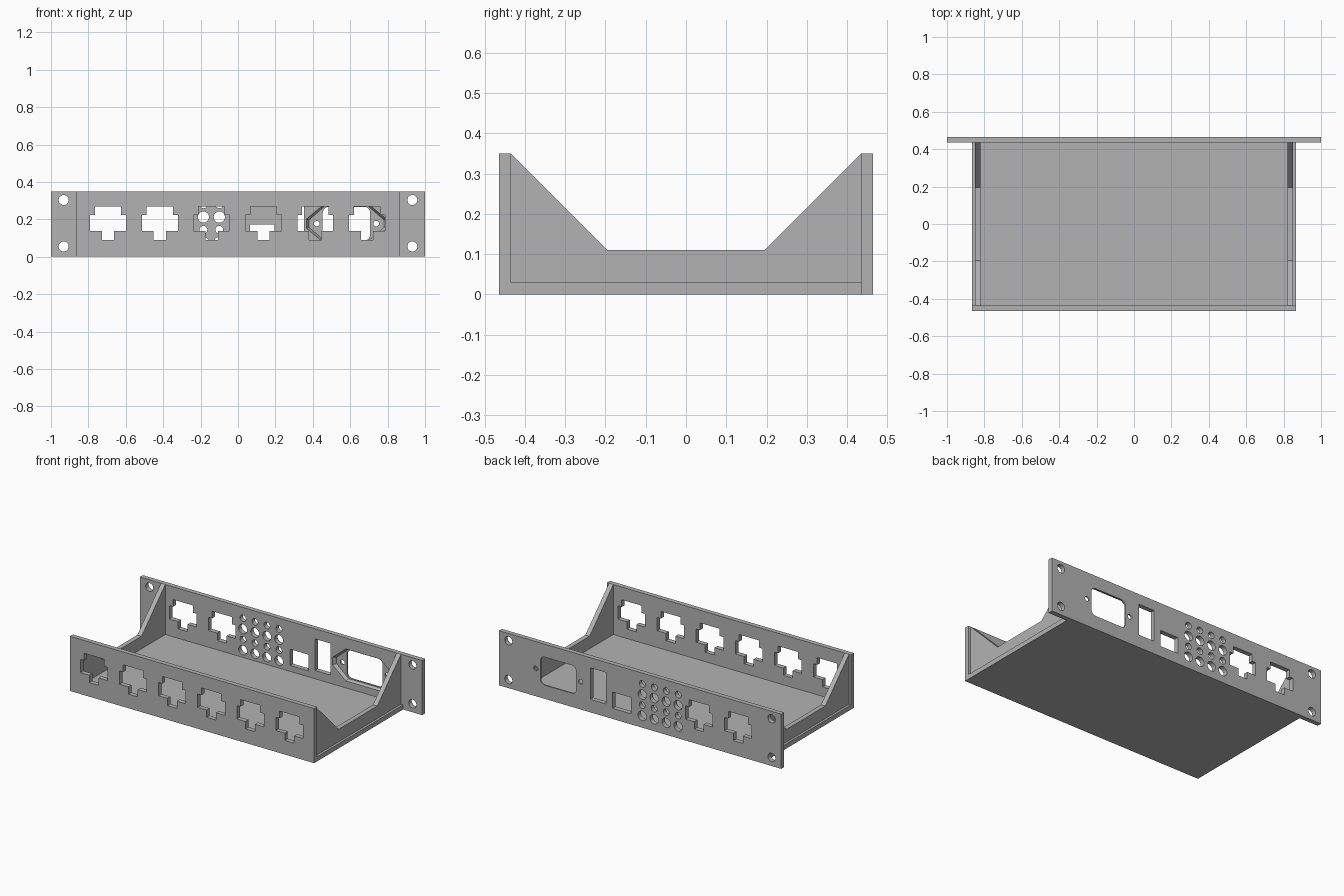
import bpy, bmesh, math

cube = bpy.data.objects.get("Cube")
if cube:
    bpy.data.objects.remove(cube, do_unlink=True)

grey = bpy.data.materials.new("panel grey")
grey.use_nodes = True
colour = (0.45, 0.45, 0.45, 1)
grey.diffuse_color = colour
grey.node_tree.nodes["Principled BSDF"].inputs["Base Color"].default_value = colour

# Overall sizes
HEIGHT, THICK = 0.35, 0.03
OUT_Y, IN_Y = 0.465, 0.435
BODY_X, EAR_X = 0.865, 1.0


def loft(bm, ends):
    """Closed solid between two matching outlines."""
    a, b = [[bm.verts.new(p) for p in end] for end in ends]
    n = len(a)
    bm.faces.new(a)
    bm.faces.new(b[::-1])
    for i in range(n):
        j = (i + 1) % n
        bm.faces.new((a[j], a[i], b[i], b[j]))


def make(name, solids):
    bm = bmesh.new()
    for ends in solids:
        loft(bm, ends)
    bmesh.ops.recalc_face_normals(bm, faces=bm.faces)
    mesh = bpy.data.meshes.new(name)
    bm.to_mesh(mesh)
    bm.free()
    mesh.materials.append(grey)
    obj = bpy.data.objects.new(name, mesh)
    bpy.context.collection.objects.link(obj)
    return obj


def along_y(outline, y0, y1, outline2=None):
    return ([(x, y0, z) for x, z in outline], [(x, y1, z) for x, z in outline2 or outline])


def along_x(outline, x0, x1):
    return ([(x0, y, z) for y, z in outline], [(x1, y, z) for y, z in outline])


def rect(x0, x1, z0, z1):
    return [(x0, z0), (x1, z0), (x1, z1), (x0, z1)]


def circle(x, z, r, n=24):
    return [(x + r * math.cos(math.tau * i / n), z + r * math.sin(math.tau * i / n)) for i in range(n)]


def rounded(cx, cz, hx, hz, r, steps=5):
    pts = []
    for q, (sx, sz) in enumerate([(1, 1), (-1, 1), (-1, -1), (1, -1)]):
        for i in range(steps + 1):
            a = math.pi / 2 * (q + i / steps)
            pts.append((cx + sx * (hx - r) + r * math.cos(a), cz + sz * (hz - r) + r * math.sin(a)))
    return pts


def jack(cx):
    """Stepped socket opening with a tab slot below."""
    half = [(0.033, 0.09), (0.033, 0.137), (0.096, 0.137), (0.096, 0.222), (0.07, 0.222), (0.07, 0.268)]
    return [(cx + x, z) for x, z in half] + [(cx - x, z) for x, z in reversed(half)]


def hexagon(cx, cz, hx, hz, flat_x, flat_z):
    return [(cx + hx, cz - flat_z), (cx + hx, cz + flat_z), (cx + flat_x, cz + hz), (cx - flat_x, cz + hz),
            (cx - hx, cz + flat_z), (cx - hx, cz - flat_z), (cx - flat_x, cz - hz), (cx + flat_x, cz - hz)]


def cut(obj, solids):
    cutter = make("cutter", solids)
    cutter.hide_render = True
    mod = obj.modifiers.new("cut", 'BOOLEAN')
    mod.operation = 'DIFFERENCE'
    mod.solver = 'EXACT'
    mod.object = cutter
    bpy.context.view_layer.objects.active = obj
    bpy.ops.object.modifier_apply(modifier=mod.name)
    bpy.data.objects.remove(cutter, do_unlink=True)


# Floor and side walls
floor_outline = [(-IN_Y, 0), (IN_Y, 0), (IN_Y, THICK), (-IN_Y, THICK)]
make("floor", [along_x(floor_outline, -BODY_X, BODY_X)])
wall = [(-IN_Y, THICK), (IN_Y, THICK), (IN_Y, HEIGHT), (0.195, 0.11), (-0.195, 0.11), (-IN_Y, HEIGHT)]
for side, name in ((1, "left_wall"), (-1, "right_wall")):
    make(name, [along_x(wall, side * 0.82, side * 0.85)])

# Front panel with six socket openings
jack_x = [-0.695 + 0.277 * i for i in range(6)]
front = make("front_panel", [along_y(rect(-BODY_X, BODY_X, 0, HEIGHT), -OUT_Y, -IN_Y)])
cut(front, [along_y(jack(x), -0.5, -0.4) for x in jack_x])

# Back panel: inner recess for the power inlet first, then all through openings
back = make("back_panel", [along_y(rect(-EAR_X, EAR_X, 0, HEIGHT), IN_Y, OUT_Y)])
INLET_X, INLET_Z = 0.58, 0.177
cut(back, [along_y(hexagon(INLET_X, INLET_Z, 0.216, 0.103, 0.122, 0.025), IN_Y - 0.002, IN_Y + 0.02,
                   hexagon(INLET_X, INLET_Z, 0.2, 0.094, 0.115, 0.02))])

openings = [jack(x) for x in jack_x[:2]]
openings += [circle(-0.27 + 0.085 * i, 0.28 - 0.068 * j, 0.03 if j % 2 else 0.021)
             for i in range(4) for j in range(4)]
openings += [rect(0.065, 0.195, 0.068, 0.172), rect(0.24, 0.352, 0.083, 0.285)]
openings += [rounded(INLET_X, INLET_Z, 0.127, 0.09, 0.032)]
for s in (-1, 1):
    openings.append(circle(INLET_X + s * 0.159, INLET_Z, 0.015))
    openings += [circle(s * 0.932, z, 0.027) for z in (0.055, 0.303)]
cut(back, [along_y(o, 0.4, 0.5) for o in openings])
